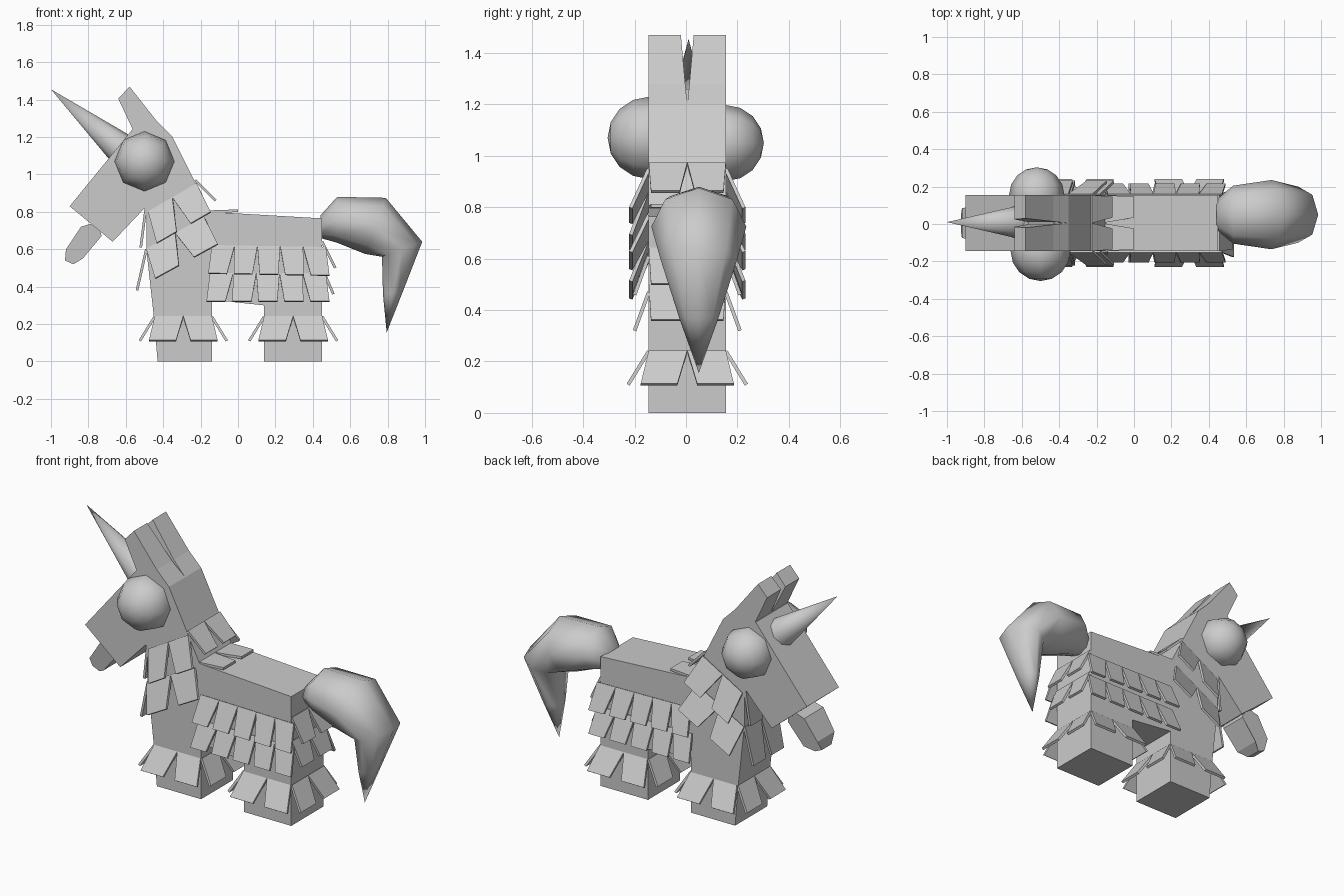
import bpy, bmesh, math
from mathutils import Vector

if "Cube" in bpy.data.objects:
    bpy.data.objects.remove(bpy.data.objects["Cube"])

YC, HW = 0.005, 0.15   # body centre plane and half width


def make(name, verts, faces, smooth=0):
    me = bpy.data.meshes.new(name)
    me.from_pydata(verts, [], faces)
    bm = bmesh.new()
    bm.from_mesh(me)
    bmesh.ops.recalc_face_normals(bm, faces=bm.faces)
    bm.to_mesh(me)
    bm.free()
    ob = bpy.data.objects.new(name, me)
    bpy.context.collection.objects.link(ob)
    if smooth:
        shade(ob, smooth)
    return ob


def shade(ob, angle):
    bpy.ops.object.select_all(action='DESELECT')
    ob.select_set(True)
    bpy.context.view_layer.objects.active = ob
    bpy.ops.object.shade_smooth_by_angle(angle=math.radians(angle))


def prism(name, profile, y0, y1):
    """Extrude an (x, z) profile; y0 and y1 are one value or one per point."""
    n = len(profile)
    y0 = y0 if isinstance(y0, list) else [y0] * n
    y1 = y1 if isinstance(y1, list) else [y1] * n
    verts = [(x, y, z) for (x, z), y in zip(profile, y0)]
    verts += [(x, y, z) for (x, z), y in zip(profile, y1)]
    faces = [list(range(n)), list(range(n, 2 * n))]
    faces += [(i, (i + 1) % n, n + (i + 1) % n, n + i) for i in range(n)]
    return make(name, verts, faces)


def fringe(name, a, b, drop, n, fan=0.03, keep=0.82):
    """Row of n paper flaps hanging from edge a-b, fanning out at the bottom."""
    a, b, drop = Vector(a), Vector(b), Vector(drop)
    d = (b - a) / n
    u = d.normalized()
    verts, faces = [], []
    for i in range(n):
        p, q = a + d * i, a + d * (i + 1)
        t = (2 * i + 1 - n) / max(n - 1, 1)
        mid = (p + q) / 2 + drop + u * fan * t
        k = len(verts)
        verts += [p, q, mid + d * keep / 2, mid - d * keep / 2]
        faces.append((k, k + 1, k + 2, k + 3))
    me = bpy.data.meshes.new(name)
    me.from_pydata(verts, [], faces)
    ob = bpy.data.objects.new(name, me)
    bpy.context.collection.objects.link(ob)
    mod = ob.modifiers.new("thickness", 'SOLIDIFY')
    mod.thickness = 0.014
    mod.offset = 0


# Body, legs, neck and head from one side profile
prism("body", [(-0.43, 0), (-0.14, 0), (-0.14, 0.33), (0.14, 0.3), (0.14, 0),
               (0.45, 0), (0.45, 0.765), (-0.15, 0.8), (-0.25, 1.0), (-0.35, 1.2),
               (-0.43, 1.26), (-0.565, 1.24), (-0.9, 0.83), (-0.67, 0.64),
               (-0.49, 0.83), (-0.49, 0.6), (-0.45, 0.24)], YC - HW, YC + HW)

# Ears with a V-shaped gap between them
for s, side in ((-1, "right"), (1, "left")):
    prism(side + "_ear", [(-0.35, 1.2), (-0.43, 1.28), (-0.58, 1.47),
                          (-0.64, 1.405), (-0.56, 1.235)], YC + s * HW,
          [YC + s * g for g in (0, 0.008, 0.025, 0.02, 0.005)])

# Eyes
for name, loc, r in (("right_eye", (-0.5, -0.145, 1.07), 0.16),
                     ("left_eye", (-0.52, 0.155, 1.05), 0.148)):
    bpy.ops.mesh.primitive_uv_sphere_add(segments=8, ring_count=8, radius=r, location=loc,
                                         rotation=(math.pi / 2, 0, 0))
    bpy.context.object.name = name
    shade(bpy.context.object, 60)

# Horn
base, tip = Vector((-0.61, 0.01, 1.125)), Vector((-1.0, 0.01, 1.455))
bpy.ops.mesh.primitive_cone_add(vertices=8, radius1=0.09, radius2=0,
                                depth=(tip - base).length, location=(base + tip) / 2)
horn = bpy.context.object
horn.name = "horn"
horn.rotation_mode = 'QUATERNION'
horn.rotation_quaternion = (tip - base).to_track_quat('Z', 'Y')
shade(horn, 60)


def loft(name, sections, yc, sides, smooth, end):
    """Rings given by outer (x, z), inner (x, z) and half width, closed to a point."""
    verts, faces = [], []
    for o, i, w in sections:
        for k in range(sides):
            t = 2 * math.pi * k / sides
            c = (1 + math.cos(t)) / 2
            verts.append((i[0] + (o[0] - i[0]) * c, yc + w * math.sin(t),
                          i[1] + (o[1] - i[1]) * c))
    for r in range(len(sections) - 1):
        for k in range(sides):
            m = (k + 1) % sides
            faces.append((r * sides + k, r * sides + m,
                          (r + 1) * sides + m, (r + 1) * sides + k))
    faces.append(list(range(sides)))
    last = (len(sections) - 1) * sides
    verts.append((end[0], yc, end[1]))
    faces += [(last + k, last + (k + 1) % sides, len(verts) - 1) for k in range(sides)]
    return make(name, verts, faces, smooth)


# Tail, curving down to a point
loft("tail", [((0.44, 0.78), (0.44, 0.66), 0.08), ((0.53, 0.88), (0.53, 0.635), 0.155),
              ((0.79, 0.875), (0.68, 0.575), 0.185), ((0.985, 0.64), (0.77, 0.56), 0.15),
              ((0.88, 0.37), (0.775, 0.36), 0.075)], 0.05, 8, 60, (0.795, 0.155))

# Tongue
prism("tongue", [(-0.74, 0.75), (-0.73, 0.67), (-0.83, 0.55), (-0.88, 0.52),
                 (-0.925, 0.54), (-0.92, 0.6), (-0.84, 0.72)],
      [YC - w for w in (.085, .085, .08, .045, .045, .08, .09)],
      [YC + w for w in (.085, .085, .08, .045, .045, .08, .09)])

# Fringe rows on both flanks
for s, side in ((-1, "right"), (1, "left")):
    y = YC + s * HW
    fringe(side + "_upper_body_fringe", (-0.14, y, 0.62), (0.47, y, 0.61),
           (0, s * 0.055, -0.15), 5)
    fringe(side + "_lower_body_fringe", (-0.15, y, 0.47), (0.47, y, 0.47),
           (0, s * 0.055, -0.15), 5)
    fringe(side + "_upper_neck_fringe", (-0.48, y, 0.8), (-0.22, y, 0.95),
           (0.06, s * 0.07, -0.16), 2)
    fringe(side + "_lower_neck_fringe", (-0.49, y, 0.6), (-0.18, y, 0.77),
           (0.06, s * 0.07, -0.15), 2)

# Fringe rows on the rear, chest, nape and back
ya, yb = YC - HW, YC + HW
for name, x, z, drop in (
        ("upper_rear_fringe", 0.45, 0.64, (0.07, 0, -0.14)),
        ("lower_rear_fringe", 0.45, 0.5, (0.06, 0, -0.14)),
        ("upper_chest_fringe", -0.49, 0.84, (-0.03, 0, -0.23)),
        ("lower_chest_fringe", -0.49, 0.6, (-0.05, 0, -0.22)),
        ("nape_fringe", -0.23, 0.97, (0.11, 0, -0.11)),
        ("back_fringe", -0.17, 0.8, (0.17, 0, 0.006))):
    fringe(name, (x, ya, z), (x, yb, z), drop, 2, 0.01, 0.75)

# Fringe around all four sides of each leg block
for leg, x0, x1 in (("front_leg", -0.445, -0.14), ("rear_leg", 0.14, 0.45)):
    for i, (a, b, out) in enumerate((
            ((x0, ya), (x1, ya), (0, -1)), ((x1, ya), (x1, yb), (1, 0)),
            ((x0, yb), (x1, yb), (0, 1)), ((x0, ya), (x0, yb), (-1, 0)))):
        fringe(f"{leg}_fringe_{i}", (*a, 0.24), (*b, 0.24),
               (out[0] * 0.08, out[1] * 0.08, -0.13), 2, 0.035, 0.95)
